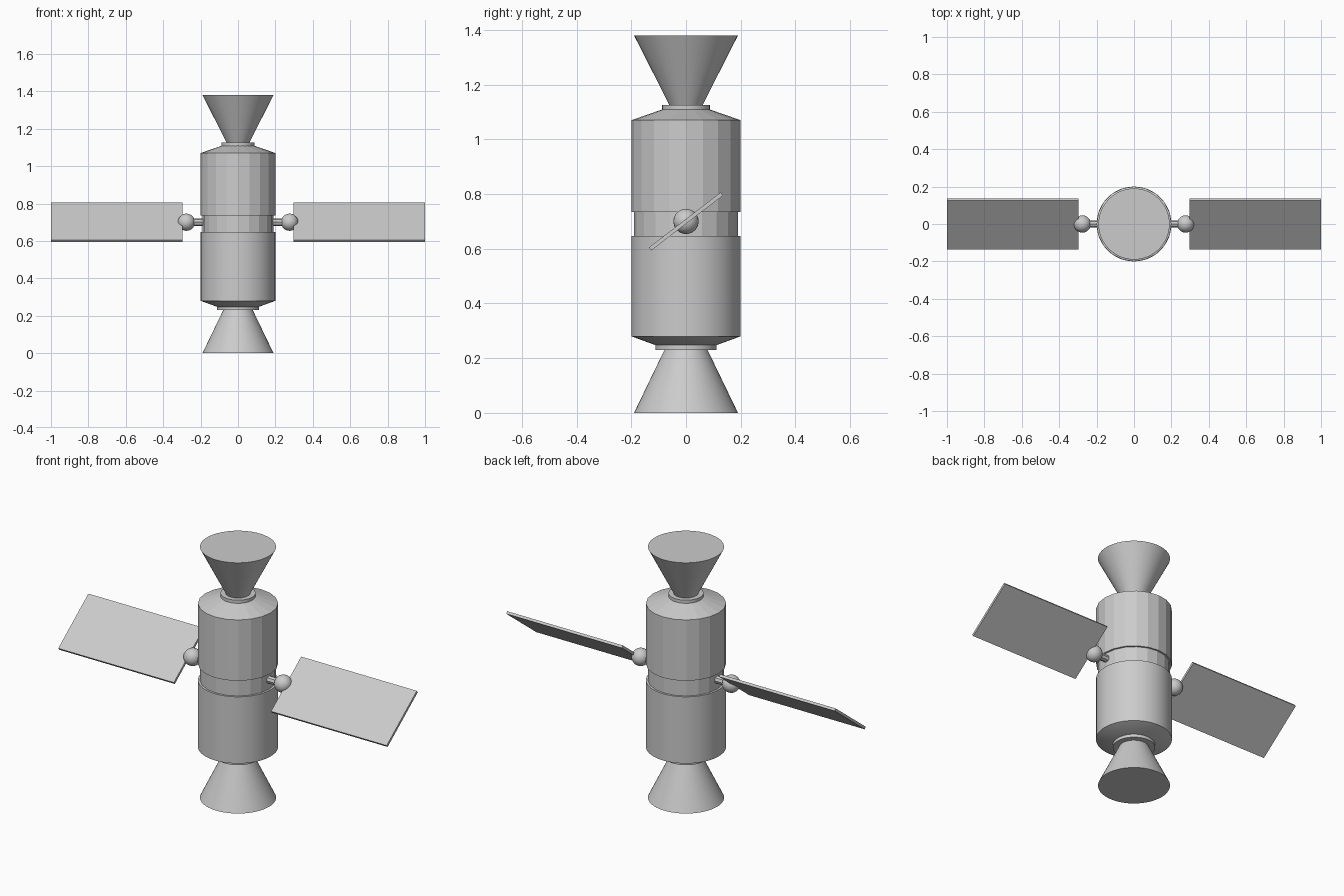
import bpy, math

if "Cube" in bpy.data.objects:
    bpy.data.objects.remove(bpy.data.objects["Cube"])


def lathe(name, profile, sides=48, smooth=True):
    """Closed solid of revolution from (radius, z) points, bottom to top."""
    verts, faces = [], []
    for r, z in profile:
        for i in range(sides):
            a = 2 * math.pi * i / sides
            verts.append((r * math.cos(a), r * math.sin(a), z))
    for k in range(len(profile) - 1):
        for i in range(sides):
            j = (i + 1) % sides
            faces.append((k * sides + i, k * sides + j,
                          (k + 1) * sides + j, (k + 1) * sides + i))
    faces.append(tuple(reversed(range(sides))))
    top = (len(profile) - 1) * sides
    faces.append(tuple(range(top, top + sides)))
    mesh = bpy.data.meshes.new(name)
    mesh.from_pydata(verts, [], faces)
    obj = bpy.data.objects.new(name, mesh)
    bpy.context.collection.objects.link(obj)
    if smooth:
        finish(obj, name)
    return obj


def finish(obj, name):
    obj.name = name
    bpy.ops.object.select_all(action='DESELECT')
    obj.select_set(True)
    bpy.context.view_layer.objects.active = obj
    bpy.ops.object.shade_smooth_by_angle(angle=math.radians(25))


# Engine bell and its collar
lathe("lower_bell", [(0.19, 0.0), (0.078, 0.232)])
lathe("lower_collar", [(0.112, 0.23), (0.112, 0.25)])

# Hull: smooth lower module, faceted waist and upper module
lathe("lower_module", [(0.11, 0.247), (0.2, 0.28), (0.2, 0.647)])
lathe("waist", [(0.19, 0.64), (0.19, 0.74)], 20, smooth=False)
lathe("upper_module", [(0.2, 0.735), (0.2, 1.07), (0.087, 1.109)], 20, smooth=False)

# Dish and its collar
lathe("upper_collar", [(0.087, 1.107), (0.087, 1.126)])
lathe("upper_dish", [(0.06, 1.124), (0.19, 1.38)])

# Solar wings on both sides
HUB_Z = 0.7
TILT = math.radians(37.5)
for side, s in (("left", -1), ("right", 1)):
    bpy.ops.mesh.primitive_cylinder_add(vertices=8, radius=0.02, depth=0.09,
                                        location=(s * 0.215, 0, HUB_Z),
                                        rotation=(0, math.pi / 2, 0))
    bpy.context.object.name = side + "_arm"

    bpy.ops.mesh.primitive_uv_sphere_add(segments=24, ring_count=16, radius=0.046,
                                         location=(s * 0.276, 0, HUB_Z))
    finish(bpy.context.object, side + "_joint")

    bpy.ops.mesh.primitive_cube_add(size=1, location=(s * 0.648, 0, HUB_Z),
                                    rotation=(TILT, 0, 0))
    panel = bpy.context.object
    panel.name = side + "_solar_panel"
    panel.scale = (0.704, 0.33, 0.014)
